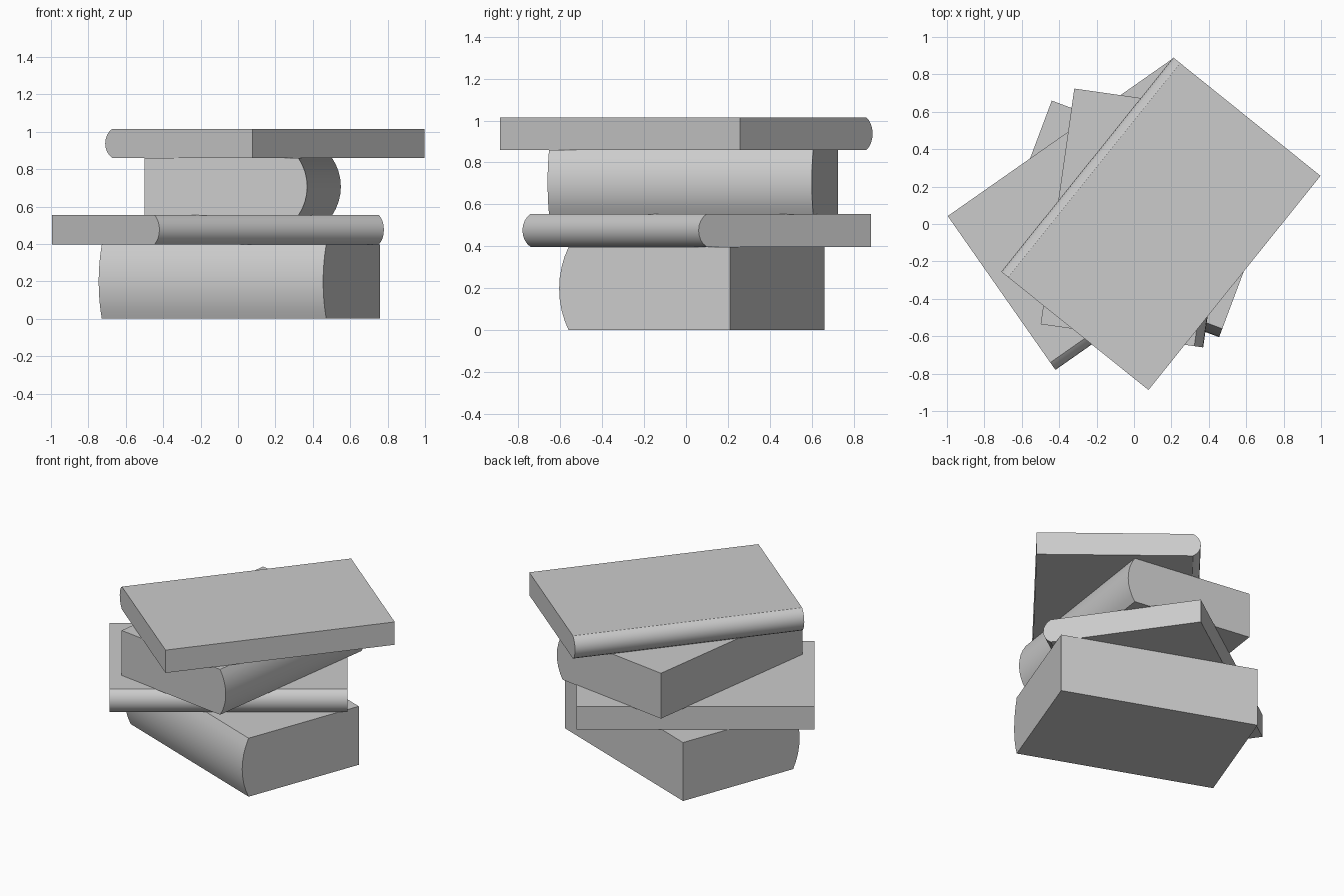
import bpy
import math
from mathutils import Vector

cube = bpy.data.objects.get("Cube")
if cube:
    bpy.data.objects.remove(cube, do_unlink=True)

grey = bpy.data.materials.new("plain_grey")
grey.use_nodes = True
COLOUR = (0.6, 0.6, 0.6, 1)
grey.diffuse_color = COLOUR
grey.node_tree.nodes["Principled BSDF"].inputs["Base Color"].default_value = COLOUR

SPINE_DEPTH = 0.048
STEPS = 8


def book(name, spine_a, spine_b, width, z0, z1):
    """Closed book: extruded profile with a bulging spine, pages to the left of a->b."""
    a, b = Vector((*spine_a, 0)), Vector((*spine_b, 0))
    along = (b - a).normalized()
    across = Vector((-along.y, along.x, 0))
    half = (z1 - z0) / 2
    mid = (z0 + z1) / 2

    # Circular arc for the spine, then the two fore-edge corners
    radius = (half ** 2 + SPINE_DEPTH ** 2) / (2 * SPINE_DEPTH)
    sweep = math.asin(half / radius)
    profile = []
    for i in range(STEPS + 1):
        t = sweep * (2 * i / STEPS - 1)
        profile.append((radius * (1 - math.cos(t)), mid + radius * math.sin(t)))
    profile += [(width, z1), (width, z0)]

    n = len(profile)
    verts = [end + across * d + Vector((0, 0, z)) for end in (a, b) for d, z in profile]
    faces = [(i, n + i, n + (i + 1) % n, (i + 1) % n) for i in range(n)]
    faces += [tuple(range(n)), tuple(reversed(range(n, 2 * n)))]
    mesh = bpy.data.meshes.new(name)
    mesh.from_pydata(verts, [], faces)
    mesh.materials.append(grey)
    obj = bpy.data.objects.new(name, mesh)
    bpy.context.collection.objects.link(obj)

    # Smooth spine, crisp covers
    bpy.ops.object.select_all(action="DESELECT")
    obj.select_set(True)
    bpy.context.view_layer.objects.active = obj
    bpy.ops.object.shade_smooth_by_angle(angle=math.radians(30))


# Stack from bottom to top
book("bottom_thick_book", (-0.745, -0.155), (0.455, -0.605), 0.87, 0.0, 0.397)
book("lower_thin_book", (-0.42, -0.78), (0.78, 0.06), 1.004, 0.397, 0.555)
book("upper_thick_book", (0.37, -0.66), (0.55, 0.60), 0.878, 0.552, 0.86)
book("top_thin_book", (0.21, 0.89), (-0.71, -0.255), 1.01, 0.86, 1.015)
